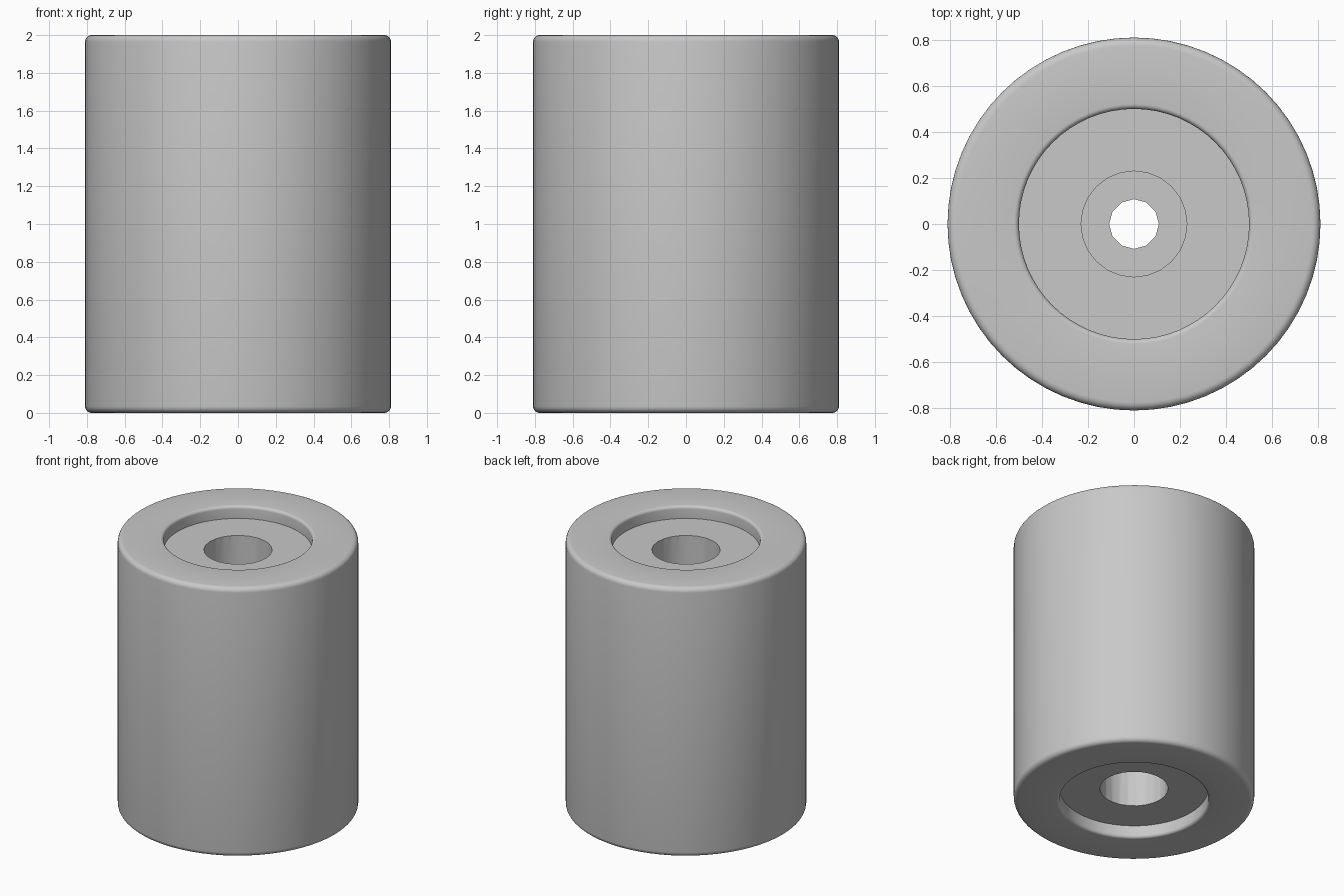
import bpy, bmesh, math

if "Cube" in bpy.data.objects:
    bpy.data.objects.remove(bpy.data.objects["Cube"])

HEIGHT, OUTER, RECESS = 2.0, 0.81, 0.5
DEPTH, EDGE, LIP = 0.092, 0.035, 0.022
BORE, PILOT = 0.23, 0.108

grey = bpy.data.materials.new("plain grey")
grey.use_nodes = True
colour = (0.58, 0.58, 0.58, 1)
grey.diffuse_color = colour
grey.node_tree.nodes["Principled BSDF"].inputs["Base Color"].default_value = colour


def arc(r, z, radius, start, end, steps=5):
    """Points of a rounded corner, angles in degrees."""
    angles = [math.radians(start + (end - start) * i / steps) for i in range(steps + 1)]
    return [(r + radius * math.cos(a), z + radius * math.sin(a)) for a in angles]


def lathe(name, profile, segments):
    """Spin a profile of (radius, height) points around z into a closed solid."""
    bm = bmesh.new()
    verts = [bm.verts.new((r, 0, z)) for r, z in profile]
    edges = [bm.edges.new(pair) for pair in zip(verts, verts[1:])]
    bmesh.ops.spin(bm, geom=verts + edges, cent=(0, 0, 0), axis=(0, 0, 1),
                   angle=math.tau, steps=segments, use_duplicate=False)
    bmesh.ops.remove_doubles(bm, verts=bm.verts, dist=0.0001)
    bmesh.ops.recalc_face_normals(bm, faces=bm.faces)
    mesh = bpy.data.meshes.new(name)
    bm.to_mesh(mesh)
    bm.free()
    obj = bpy.data.objects.new(name, mesh)
    bpy.context.collection.objects.link(obj)
    mesh.materials.append(grey)
    return obj


def drill(body, name, radius, bottom, top, segments):
    """Cut a round hole along z."""
    cutter = lathe(name, [(0, bottom), (radius, bottom), (radius, top), (0, top)], segments)
    cutter.hide_render = True
    cut = body.modifiers.new(name, 'BOOLEAN')
    cut.operation, cut.solver, cut.object = 'DIFFERENCE', 'EXACT', cutter
    bpy.context.view_layer.objects.active = body
    bpy.ops.object.modifier_apply(modifier=cut.name)
    bpy.data.objects.remove(cutter)


# Solid body: rounded outer edges and a shallow round recess in each end
upper = [(0, HEIGHT - DEPTH), (RECESS, HEIGHT - DEPTH)]
upper += arc(RECESS + LIP, HEIGHT - LIP, LIP, 180, 90)
upper += arc(OUTER - EDGE, HEIGHT - EDGE, EDGE, 90, 0)
lower = [(r, HEIGHT - z) for r, z in reversed(upper)]
body = lathe("bushing_body", upper + lower, 64)

# Stepped bore: short pocket above, narrow pilot hole, long pocket below
drill(body, "upper_pocket", BORE, 1.695, 2.2, 24)
drill(body, "lower_pocket", BORE, -0.2, 1.45, 24)
drill(body, "pilot_hole", PILOT, 1.3, 1.8, 12)

# Smooth walls with crisp steps
bpy.ops.object.select_all(action='DESELECT')
body.select_set(True)
bpy.context.view_layer.objects.active = body
bpy.ops.object.shade_smooth_by_angle(angle=math.radians(40))
